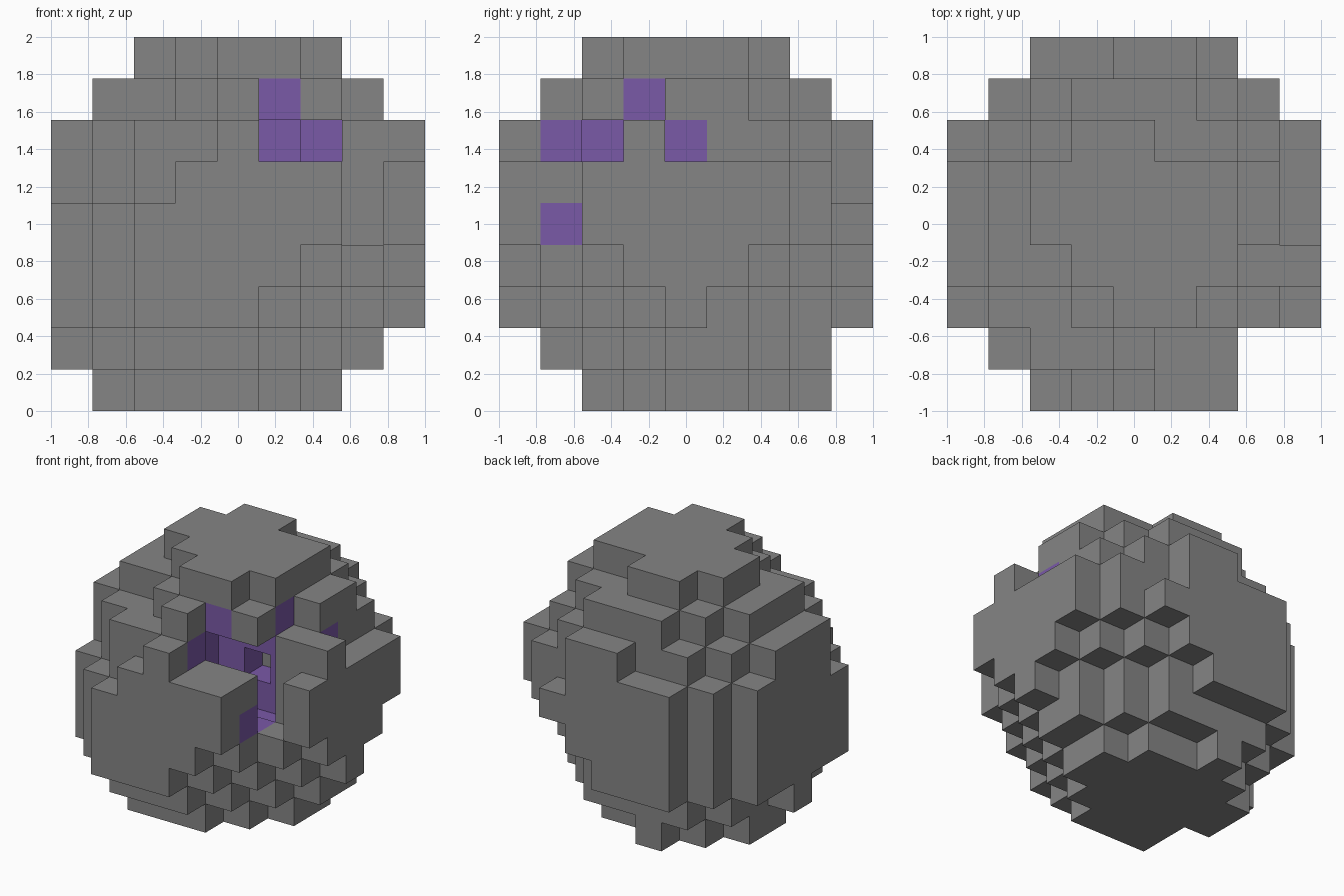
import bpy
import bmesh
from mathutils import Vector

cube = bpy.data.objects.get("Cube")
if cube:
    bpy.data.objects.remove(cube, do_unlink=True)

N = 9
MID = N // 2
STEP = 2 / N
DIRS = [(1, 0, 0), (-1, 0, 0), (0, 1, 0), (0, -1, 0), (0, 0, 1), (0, 0, -1)]


def cells(text):
    """Read block positions written as three-digit words."""
    return {tuple(int(c) for c in word) for word in text.split()}


# Small irregularities of the rock, and the broken opening
BUMPS = cells("041 140 150 370")
CHIPS = cells("238 306 685 856 568 386")
OPENING = cells("517 737 506 516 616 626 726 846 715 725 714 724 373")


def corner_limit(dx, dy, dz, k):
    """How far the rock reaches towards each of its eight corners."""
    if dz > 0:
        if dx < 0 and dy < -1 and k != 6:
            return 6
        return 7
    if dx > 0:
        return 7 if dy > 0 and k < 2 else 6
    return 8


def in_rock(p):
    d = [c - MID for c in p]
    round_enough = sum(c * c for c in d) <= 24
    return round_enough and sum(map(abs, d)) <= corner_limit(*d, p[2])


def neighbours(p):
    return [tuple(a + b for a, b in zip(p, d)) for d in DIRS]


def erode(blocks):
    return {p for p in blocks if all(q in blocks for q in neighbours(p))}


# Rock shell, crystal lining and hollow
grid = {(i, j, k) for i in range(N) for j in range(N) for k in range(N)}
rock = ({p for p in grid if in_rock(p)} | BUMPS) - CHIPS
inner = erode(rock)
hollow = erode(inner)
shell = rock - inner
lining = inner - hollow

# Bare rock lip around the opening
lip = {p for p in lining
       if (p[0] == 7 and p[1] <= 3) or (p[1] == 1 and p[2] == 5 and p[0] > 4)}
shell = (shell | lip) - OPENING
lining = lining - lip - OPENING
solid = shell | lining


def material(name, colour):
    mat = bpy.data.materials.new(name)
    mat.use_nodes = True
    mat.diffuse_color = colour
    bsdf = next(n for n in mat.node_tree.nodes if n.type == "BSDF_PRINCIPLED")
    bsdf.inputs["Base Color"].default_value = colour
    bsdf.inputs["Roughness"].default_value = 0.9
    return mat


def build_blocks(name, blocks, mat):
    """Make the exposed faces of a set of blocks."""
    bm = bmesh.new()
    for p in sorted(blocks):
        centre = Vector([(c - MID) * STEP for c in p]) + Vector((0, 0, 1))
        for d, q in zip(DIRS, neighbours(p)):
            if q in solid:
                continue
            n = Vector(d)
            u = Vector((d[1], d[2], d[0]))
            v = n.cross(u)
            corners = (n - u - v, n + u - v, n + u + v, n - u + v)
            bm.faces.new([bm.verts.new(centre + c * STEP / 2) for c in corners])
    bmesh.ops.remove_doubles(bm, verts=bm.verts, dist=STEP / 100)
    mesh = bpy.data.meshes.new(name)
    bm.to_mesh(mesh)
    bm.free()
    mesh.materials.append(mat)
    obj = bpy.data.objects.new(name, mesh)
    bpy.context.collection.objects.link(obj)
    return obj


build_blocks("rock_shell", shell, material("stone grey", (0.235, 0.235, 0.235, 1)))
build_blocks("crystal_lining", lining, material("crystal purple", (0.195, 0.1, 0.39, 1)))
